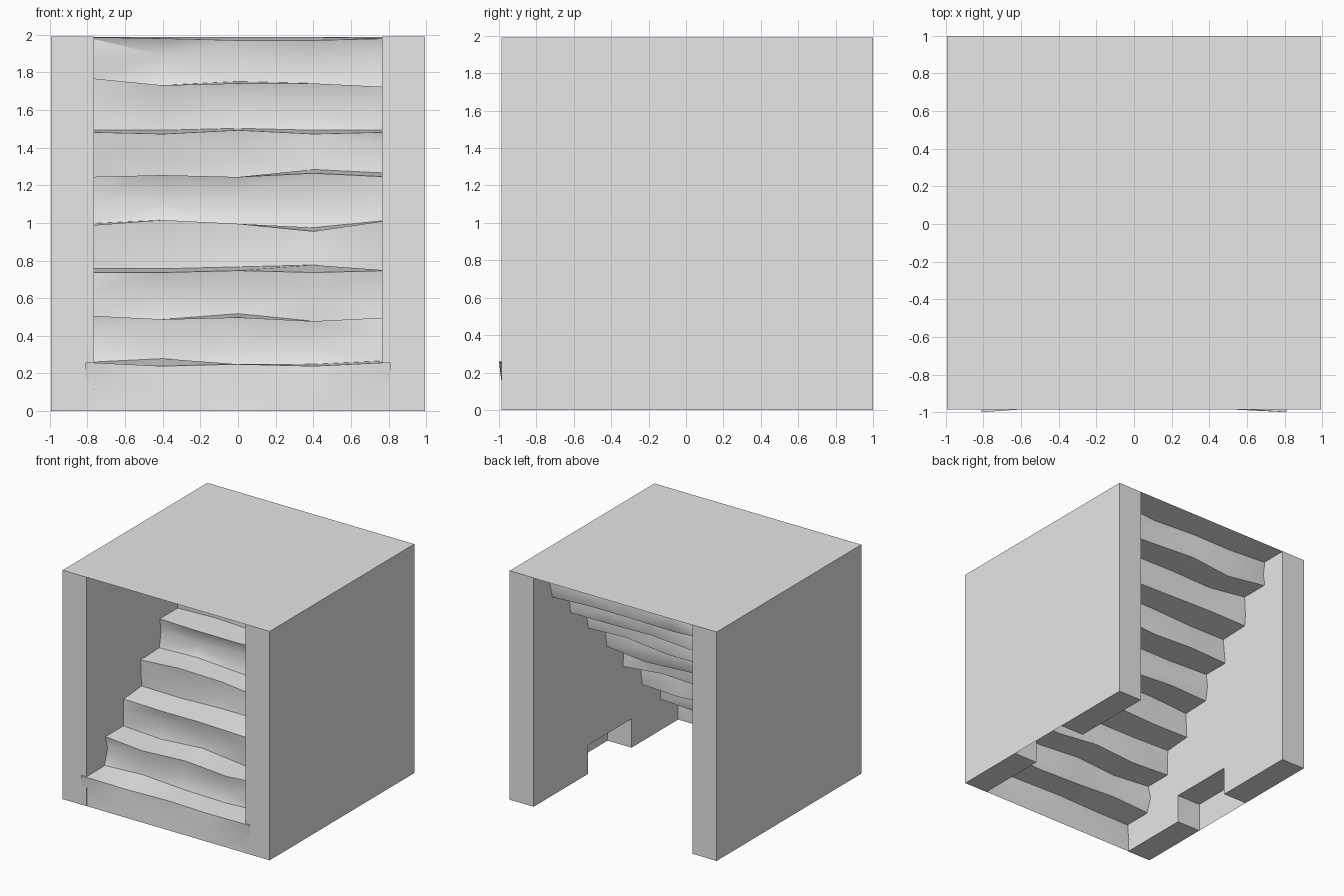
import bpy, bmesh, math, random

random.seed(4)
cube = bpy.data.objects.get("Cube")
if cube:
    bpy.data.objects.remove(cube, do_unlink=True)

grey = bpy.data.materials.new("plain_grey")
grey.use_nodes = True
grey.diffuse_color = (0.8, 0.8, 0.8, 1)
grey.node_tree.nodes["Principled BSDF"].inputs["Base Color"].default_value = (0.8, 0.8, 0.8, 1)

# Overall block
HALF, INNER, STAIR = 0.995, 0.765, 0.81
FRONT, BACK, TOP = -0.987, 1.0, 1.99
STEPS = 8
RUN = (BACK - FRONT) / STEPS
RISE = TOP / STEPS


def finish(bm, name):
    mesh = bpy.data.meshes.new(name)
    bm.to_mesh(mesh)
    bm.free()
    mesh.materials.append(grey)
    obj = bpy.data.objects.new(name, mesh)
    bpy.context.collection.objects.link(obj)
    return obj


# Side walls: notched inner skin, full outer skin, open under the top panel
def wall(name, side):
    bm = bmesh.new()
    n0, n1, nz = -0.345, 0.25, 0.25
    profile = [(FRONT, 0), (n0, 0), (n0, nz), (n1, nz), (n1, 0),
               (BACK, 0), (BACK, TOP), (FRONT, TOP)]
    inner = [bm.verts.new((side * INNER, y, z)) for y, z in profile]
    outer = [bm.verts.new((side * HALF, y, z)) for y, z in profile]
    count = len(profile)
    for i in range(count):
        j = (i + 1) % count
        if profile[i][1] == TOP and profile[j][1] == TOP:
            continue
        bm.faces.new((inner[i], inner[j], outer[j], outer[i]))
    bm.faces.new(inner[::-1])
    bm.faces.new([v for v, p in zip(outer, profile) if p[0] in (FRONT, BACK)])
    if side < 0:
        bmesh.ops.reverse_faces(bm, faces=bm.faces)
    return finish(bm, name)


wall("left_wall", 1)
wall("right_wall", -1)

# Top panel
bm = bmesh.new()
bm.faces.new([bm.verts.new((x, y, TOP)) for x, y in
              ((-HALF, FRONT), (HALF, FRONT), (HALF, BACK), (-HALF, BACK))])
finish(bm, "top_panel")

# Worn stairs: lip height and tread slope per step, in hundredths, across five columns
columns = [-STAIR, -0.4, 0, 0.4, STAIR]
lips = [(1, -1, 0, -1, 1), (1, -1, 0, -2, 0), (-1, -1, 0, -1, 0), (-1, 2, 0, -4, 2),
        (0, 1, 0, 2, 0), (-1, -2, 0, -2, -1), (3, -1, 0, 0, -2), (0, -1, -2, -2, -1)]
slopes = [(0, 4, 0, 1, 1), (0, 0, 2, 0, 0), (2, 2, 2, 4, 0), (1, 0, 0, 2, 0),
          (0, 0, 0, 2, 2), (1, 2, 1, 2, 1), (0, 0, 1, 0, 0), (0, 0, 0, 0, 0)]


def wobble(amount):
    return random.uniform(-amount, amount)


bm = bmesh.new()
rows = [[bm.verts.new((x, FRONT + 0.002, 0)) for x in columns]]
for k in range(STEPS):
    y, z = FRONT + k * RUN, k * RISE
    mid, lip, back = [], [], []
    for c, x in enumerate(columns):
        end = abs(x) == STAIR
        lip_z = min((k + 1) * RISE + lips[k][c] / 100, TOP - 0.003)
        if k == 0:
            mid_y = y + 0.01 + wobble(0.005)
            lip_y = y - 0.013 if end else y + 0.015
        else:
            mid_y, lip_y = y + 0.02 + wobble(0.025), y + wobble(0.02)
        mid.append(bm.verts.new((x, mid_y, z + RISE / 2 + wobble(0.03))))
        lip.append(bm.verts.new((x, lip_y, lip_z)))
        last = k == STEPS - 1
        back_y = BACK if last else y + RUN + wobble(0.015)
        back_z = TOP - 0.003 if last else lip_z + slopes[k][c] / 100
        back.append(bm.verts.new((x, back_y, back_z)))
    rows += [mid, lip, back]
for low, high in zip(rows, rows[1:]):
    for c in range(len(columns) - 1):
        bm.faces.new((low[c], low[c + 1], high[c + 1], high[c]))
bmesh.ops.triangulate(bm, faces=bm.faces)
stairs = finish(bm, "stairs")

bpy.ops.object.select_all(action='DESELECT')
stairs.select_set(True)
bpy.context.view_layer.objects.active = stairs
bpy.ops.object.shade_smooth_by_angle(angle=math.radians(35))
